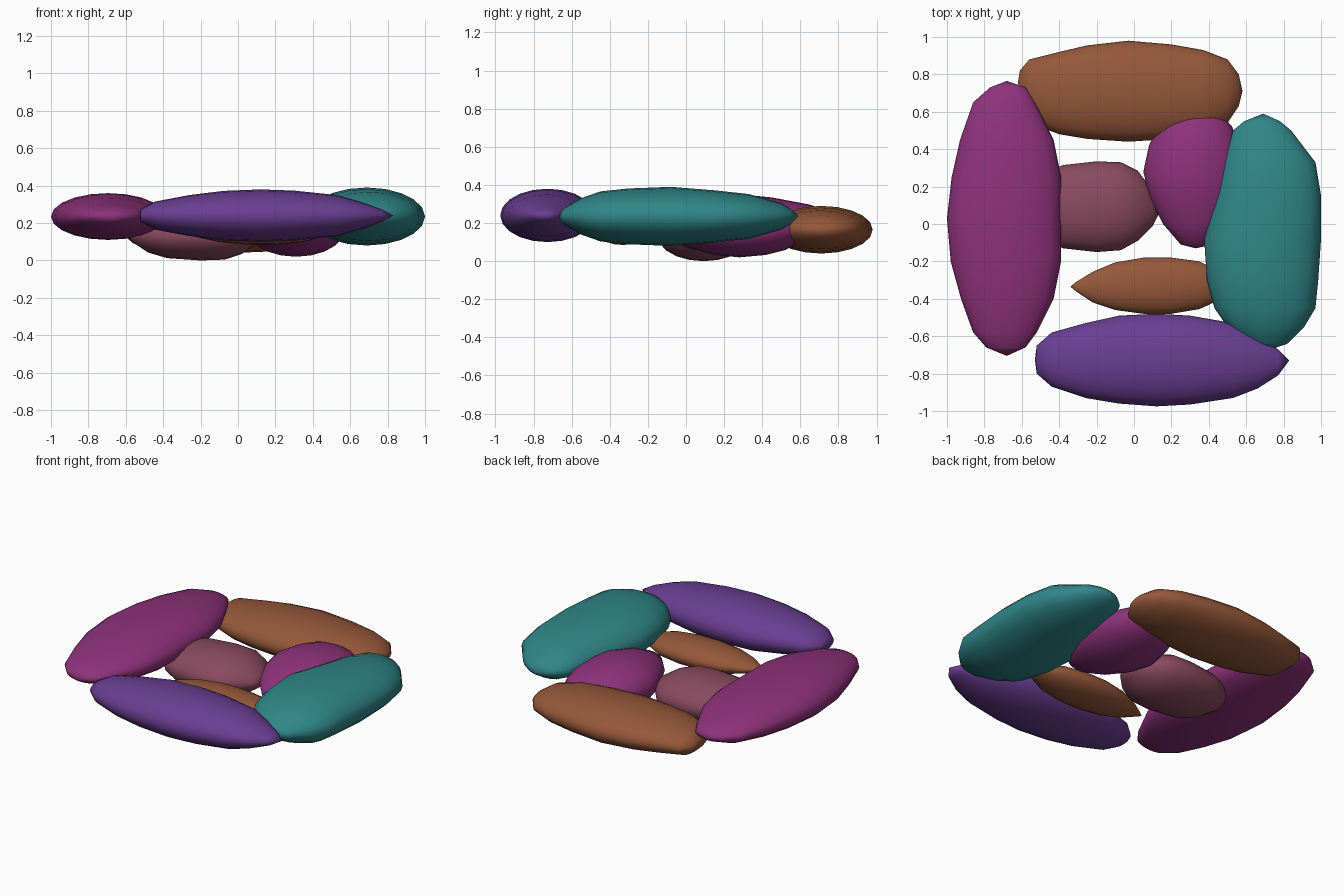
import bpy, bmesh, math

SIDES = 20


def material(name, rgb):
    m = bpy.data.materials.new(name)
    lin = [(c / 255 / 12.92) if c < 10 else ((c / 255 + 0.055) / 1.055) ** 2.4 for c in rgb]
    m.diffuse_color = (*lin, 1)
    return m


magenta = material("magenta", (142, 50, 122))
brown = material("brown", (150, 88, 58))
purple = material("purple", (106, 62, 146))
teal = material("teal", (48, 134, 136))
mauve = material("mauve", (138, 74, 96))


def pod(name, axis, start, end, stations, zc, height, mat):
    """Loft elliptical rings along an axis; start/end are (along, across) tips,
    stations are (along, across low, across high)."""
    bm = bmesh.new()

    def vert(t, s, z):
        return bm.verts.new((t, s, z) if axis == 'x' else (s, t, z))

    widest = max(hi - lo for _, lo, hi in stations)
    rings = []
    for t, lo, hi in stations:
        c, w = (lo + hi) / 2, (hi - lo) / 2
        h = height * (2 * w / widest) ** 1.15
        rings.append([vert(t, c + w * math.cos(a), zc + h * math.sin(a))
                      for a in (2 * math.pi * i / SIDES for i in range(SIDES))])
    for r0, r1 in zip(rings, rings[1:]):
        for i in range(SIDES):
            j = (i + 1) % SIDES
            bm.faces.new((r0[i], r0[j], r1[j], r1[i]))
    for tip, ring in ((start, rings[0]), (end, rings[-1])):
        v = vert(tip[0], tip[1], zc)
        for i in range(SIDES):
            bm.faces.new((v, ring[i], ring[(i + 1) % SIDES]))
    bmesh.ops.recalc_face_normals(bm, faces=bm.faces)
    for f in bm.faces:
        f.smooth = True
    me = bpy.data.meshes.new(name)
    bm.to_mesh(me)
    bm.free()
    me.materials.append(mat)
    ob = bpy.data.objects.new(name, me)
    bpy.context.collection.objects.link(ob)


# Outer ring of large pods
pod("left_pod", 'y', (-0.705, -0.68), (0.765, -0.68),
    [(-0.66, -0.79, -0.58), (-0.58, -0.86, -0.52), (-0.4, -0.925, -0.43),
     (-0.2, -0.98, -0.39), (0.03, -1.0, -0.39), (0.25, -0.975, -0.39),
     (0.45, -0.93, -0.43), (0.65, -0.86, -0.53), (0.73, -0.77, -0.58)],
    0.235, 0.125, magenta)
pod("back_pod", 'x', (-0.62, 0.76), (0.58, 0.71),
    [(-0.61, 0.66, 0.82), (-0.56, 0.54, 0.88), (-0.4, 0.48, 0.92),
     (-0.25, 0.455, 0.955), (-0.03, 0.44, 0.98), (0.2, 0.455, 0.96),
     (0.37, 0.48, 0.93), (0.5, 0.54, 0.88), (0.56, 0.63, 0.80)],
    0.165, 0.125, brown)
pod("front_pod", 'x', (-0.53, -0.725), (0.83, -0.73),
    [(-0.52, -0.80, -0.65), (-0.44, -0.87, -0.58), (-0.26, -0.93, -0.53),
     (-0.08, -0.96, -0.49), (0.12, -0.975, -0.48), (0.3, -0.965, -0.49),
     (0.53, -0.93, -0.53), (0.66, -0.88, -0.60), (0.77, -0.81, -0.67)],
    0.24, 0.14, purple)
pod("right_pod", 'y', (-0.675, 0.72), (0.59, 0.69),
    [(-0.64, 0.61, 0.82), (-0.55, 0.50, 0.91), (-0.45, 0.43, 0.97),
     (-0.3, 0.39, 0.985), (-0.08, 0.375, 1.0), (0.15, 0.44, 1.0),
     (0.33, 0.48, 0.97), (0.5, 0.53, 0.84), (0.55, 0.59, 0.78)],
    0.235, 0.155, teal)

# Inner small pods
pod("inner_right_pod", 'y', (-0.13, 0.33), (0.67, 0.34),
    [(-0.11, 0.25, 0.42), (0.0, 0.155, 0.50), (0.15, 0.08, 0.56),
     (0.28, 0.05, 0.57), (0.42, 0.08, 0.56), (0.52, 0.125, 0.525),
     (0.63, 0.24, 0.43)],
    0.165, 0.145, magenta)
pod("inner_left_pod", 'x', (-0.59, 0.10), (0.14, 0.07),
    [(-0.56, 0.02, 0.19), (-0.48, -0.08, 0.27), (-0.38, -0.13, 0.315),
     (-0.2, -0.15, 0.335), (-0.07, -0.14, 0.33), (0.02, -0.09, 0.285),
     (0.1, -0.01, 0.18)],
    0.135, 0.135, mauve)
pod("inner_front_pod", 'x', (-0.34, -0.335), (0.55, -0.33),
    [(-0.31, -0.36, -0.31), (-0.22, -0.42, -0.255), (-0.1, -0.46, -0.205),
     (0.05, -0.48, -0.18), (0.2, -0.48, -0.18), (0.35, -0.455, -0.20),
     (0.47, -0.40, -0.26)],
    0.165, 0.08, brown)
